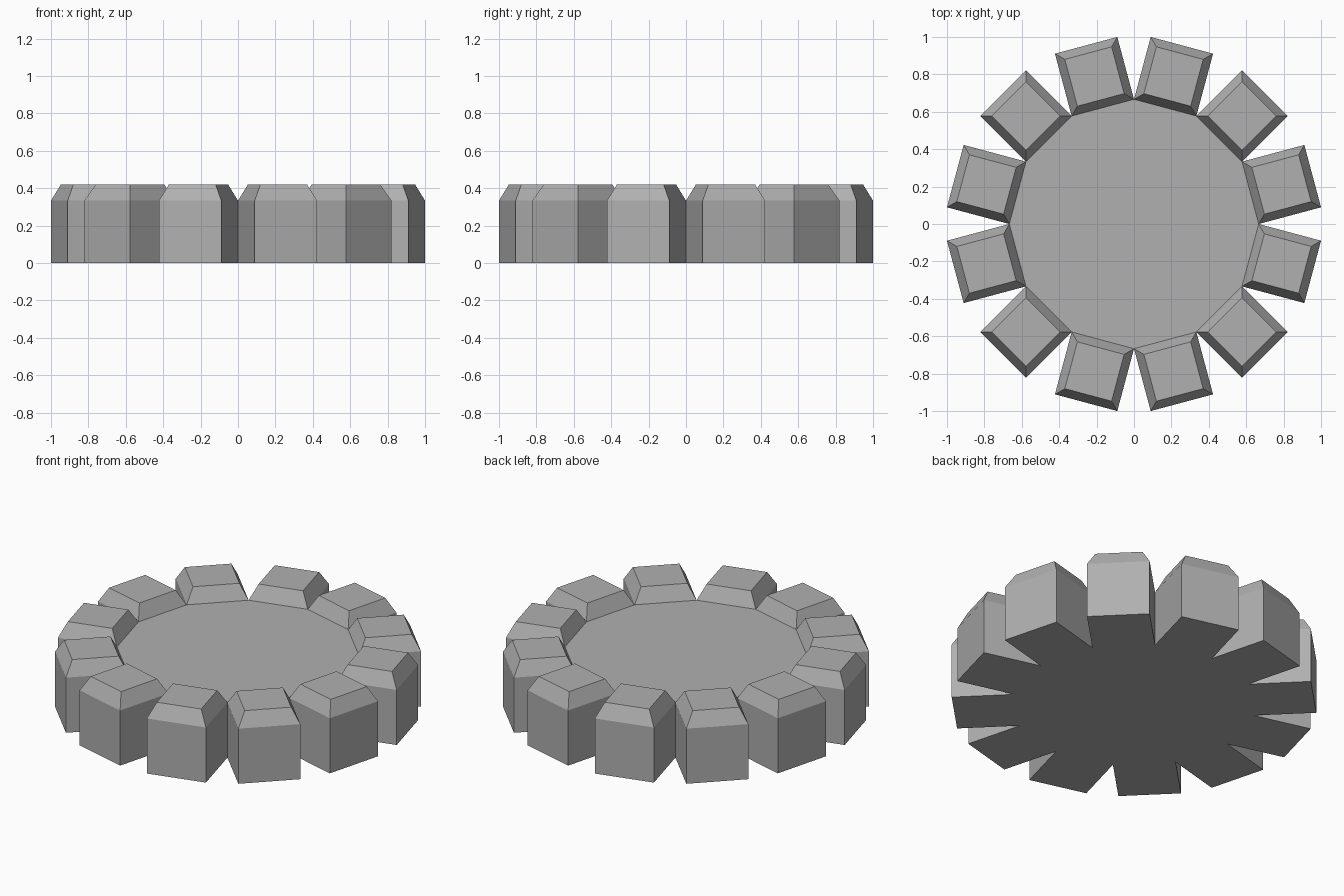
import bpy
import bmesh
from mathutils import Vector

cube = bpy.data.objects.get("Cube")
if cube:
    bpy.data.objects.remove(cube, do_unlink=True)

SIDES = 12
RADIUS = 2 / 3
HEIGHT = RADIUS / 2

grey = bpy.data.materials.new("medium grey")
grey.use_nodes = True
colour = (0.435, 0.435, 0.435, 1)
grey.diffuse_color = colour
grey.node_tree.nodes["Principled BSDF"].inputs["Base Color"].default_value = colour

# Twelve-sided disc standing on the ground
bm = bmesh.new()
bmesh.ops.create_cone(bm, cap_ends=True, segments=SIDES, radius1=RADIUS,
                      radius2=RADIUS, depth=HEIGHT)
bmesh.ops.translate(bm, verts=bm.verts, vec=(0, 0, HEIGHT / 2))
bm.normal_update()

# Square teeth pushed out from every side of the disc
walls = [f for f in bm.faces if abs(f.normal.z) < 0.5]
width = min(e.calc_length() for e in bm.edges if abs(e.verts[0].co.z - e.verts[1].co.z) < 0.01)
ends = bmesh.ops.extrude_discrete_faces(bm, faces=walls)["faces"]
bm.normal_update()
for face in ends:
    push = Vector((face.normal.x, face.normal.y, 0)).normalized() * width
    bmesh.ops.translate(bm, verts=face.verts, vec=push)
bm.normal_update()

# Tapered cap raised on top of each tooth
tops = [f for f in bm.faces if f.normal.z > 0.9 and f.calc_center_median().xy.length > 0.5]
caps = bmesh.ops.extrude_discrete_faces(bm, faces=tops)["faces"]
for face in caps:
    centre = face.calc_center_median()
    for v in face.verts:
        v.co = centre + (v.co - centre) * 0.75
        v.co.z += width / 4

bmesh.ops.recalc_face_normals(bm, faces=bm.faces)
mesh = bpy.data.meshes.new("toothed_wheel")
bm.to_mesh(mesh)
bm.free()
mesh.materials.append(grey)
wheel = bpy.data.objects.new("toothed_wheel", mesh)
bpy.context.collection.objects.link(wheel)
